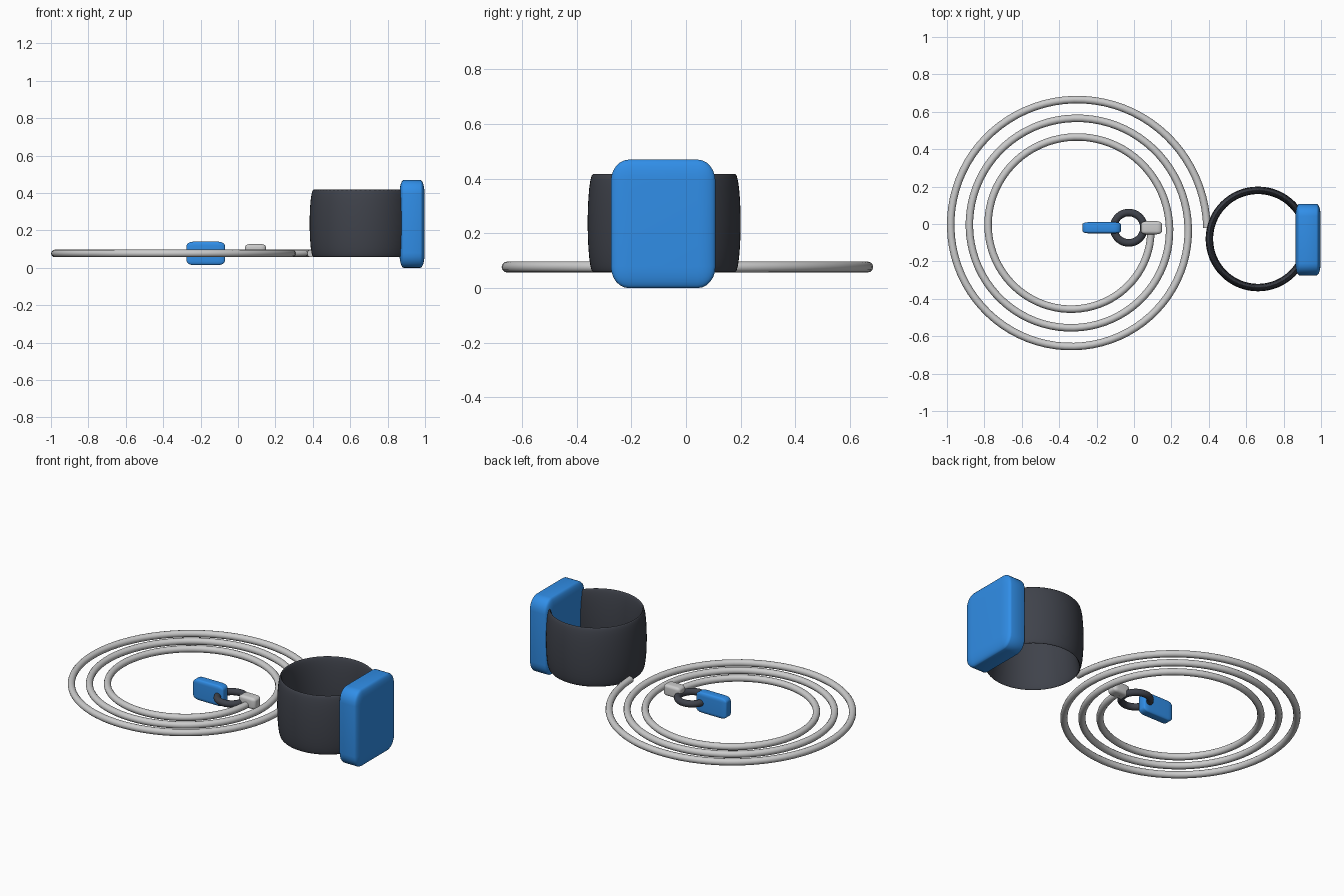
import bpy, bmesh
from math import pi, cos, sin

if "Cube" in bpy.data.objects:
    bpy.data.objects.remove(bpy.data.objects["Cube"])


def material(name, color):
    m = bpy.data.materials.new(name)
    m.diffuse_color = color
    m.use_nodes = True
    m.node_tree.nodes["Principled BSDF"].inputs["Base Color"].default_value = m.diffuse_color
    return m


BLUE = material("blue", (0.03, 0.27, 0.80, 1))
DARK = material("dark_grey", (0.05, 0.055, 0.07, 1))
LIGHT = material("light_grey", (0.72, 0.72, 0.71, 1))


def finish(obj, mat):
    obj.data.materials.append(mat)
    for p in obj.data.polygons:
        p.use_smooth = True


def rounded_box(name, lo, hi, rounding, mat):
    # bevel a unit cube, then stretch it so the rounding follows the proportions
    bm = bmesh.new()
    bmesh.ops.create_cube(bm, size=1)
    bmesh.ops.bevel(bm, geom=bm.edges[:], offset=rounding, segments=6,
                    profile=0.5, affect='EDGES')
    for v in bm.verts:
        v.co = [(a + b) / 2 + c * (b - a) for a, b, c in zip(lo, hi, v.co)]
    me = bpy.data.meshes.new(name)
    bm.to_mesh(me)
    bm.free()
    obj = bpy.data.objects.new(name, me)
    bpy.context.collection.objects.link(obj)
    finish(obj, mat)


def torus(name, loc, major, minor, mat, z_scale=1):
    bpy.ops.mesh.primitive_torus_add(location=loc, major_radius=major, minor_radius=minor,
                                     major_segments=64, minor_segments=24)
    obj = bpy.context.object
    obj.name = name
    obj.scale.z = z_scale
    finish(obj, mat)


# coiled cord: flat spiral of three turns
cu = bpy.data.curves.new("coiled_cord", 'CURVE')
cu.dimensions = '3D'
cu.bevel_depth = 0.02
cu.bevel_resolution = 4
cu.use_fill_caps = True
TURNS, STEPS = 3, 240
sp = cu.splines.new('POLY')
sp.points.add(STEPS)
for i, p in enumerate(sp.points):
    t = TURNS * i / STEPS
    r = 0.71 - 0.1 * t
    p.co = (-0.32 + r * cos(2 * pi * t), -0.02 + r * sin(2 * pi * t), 0.077, 1)
sp.use_smooth = True
cord = bpy.data.objects.new("coiled_cord", cu)
bpy.context.collection.objects.link(cord)
cu.materials.append(LIGHT)

# wrist band and its block
torus("wrist_band", (0.663, -0.08, 0.238), 0.26, 0.02, DARK, z_scale=9)
rounded_box("band_block", (0.863, -0.275, 0.0), (0.998, 0.108, 0.47), 0.17, BLUE)

# clip at the inner end of the cord
rounded_box("cord_connector", (0.037, -0.055, 0.058), (0.15, 0.015, 0.127), 0.25, LIGHT)
torus("clip_ring", (-0.028, -0.02, 0.077), 0.081, 0.02, DARK)
rounded_box("clip_tag", (-0.275, -0.05, 0.015), (-0.07, 0.01, 0.14), 0.18, BLUE)
